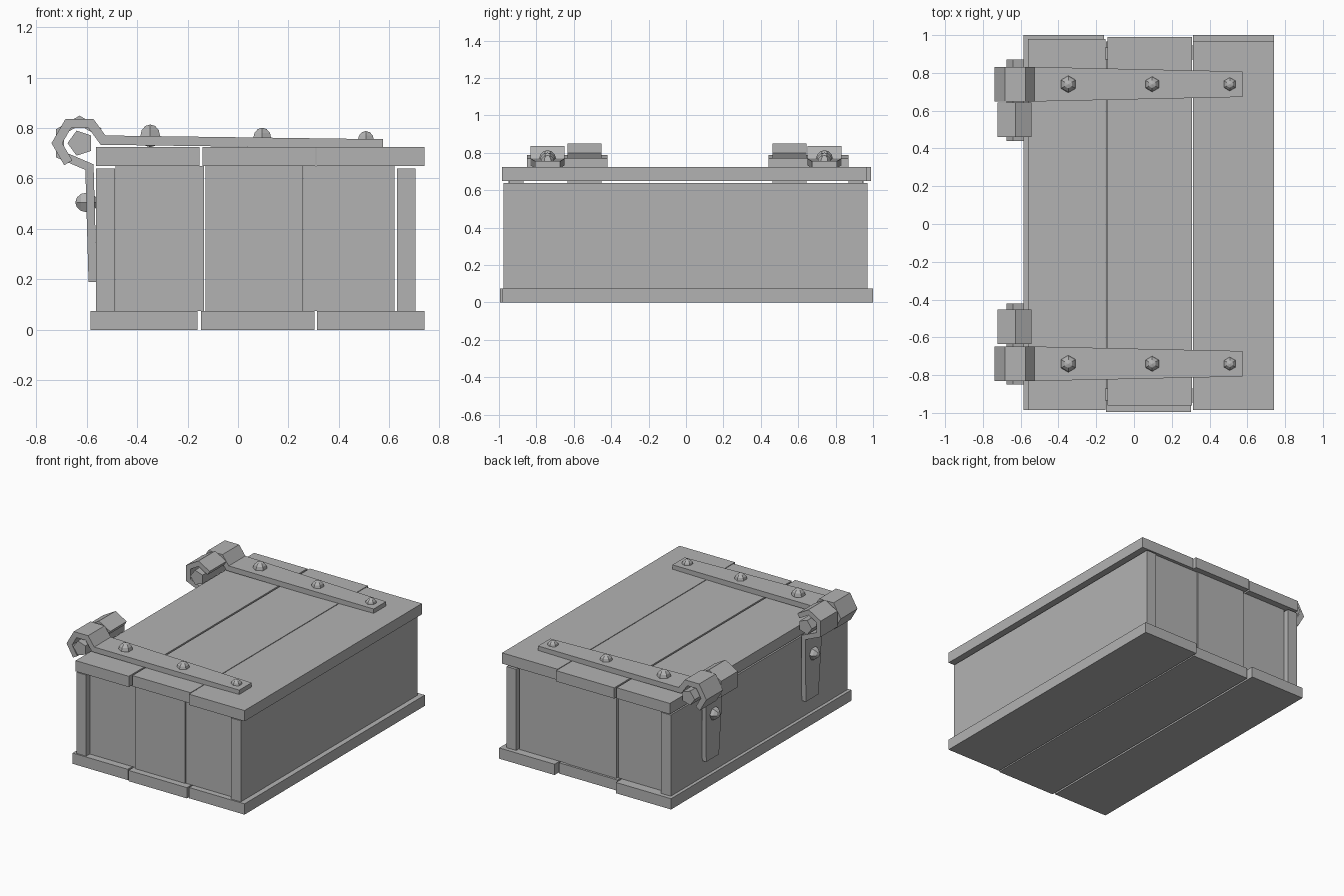
import bpy, bmesh, math
from mathutils import Vector, Matrix

if "Cube" in bpy.data.objects:
    bpy.data.objects.remove(bpy.data.objects["Cube"], do_unlink=True)

grey = bpy.data.materials.new("plain_grey")
grey.use_nodes = True
colour = (0.45, 0.45, 0.45, 1)
grey.diffuse_color = colour
grey.node_tree.nodes["Principled BSDF"].inputs["Base Color"].default_value = colour


def finish(name, bm):
    """Turn a bmesh into a flat-shaded grey object."""
    bmesh.ops.recalc_face_normals(bm, faces=bm.faces)
    mesh = bpy.data.meshes.new(name)
    bm.to_mesh(mesh)
    bm.free()
    mesh.materials.append(grey)
    obj = bpy.data.objects.new(name, mesh)
    bpy.context.collection.objects.link(obj)
    return obj


def board(name, x0, x1, y0, y1, z0, z1):
    bm = bmesh.new()
    bmesh.ops.create_cube(bm, size=1)
    bmesh.ops.scale(bm, vec=(x1 - x0, y1 - y0, z1 - z0), verts=bm.verts)
    bmesh.ops.translate(bm, vec=((x0 + x1) / 2, (y0 + y1) / 2, (z0 + z1) / 2), verts=bm.verts)
    return finish(name, bm)


def ribbon(name, path, widths, thick, y):
    """Bent metal strip: a mitred path in x-z, given a width along y."""
    pts = [Vector(p) for p in path]
    bm = bmesh.new()
    rings = []
    for i, p in enumerate(pts):
        a = (p - pts[i - 1]).normalized() if i else (pts[1] - p).normalized()
        b = (pts[i + 1] - p).normalized() if i < len(pts) - 1 else a
        t = (a + b).normalized()
        n = Vector((-t.y, t.x)) * (thick / 2 / max(t.dot(a), 0.5))
        w = widths[i] / 2
        corners = [(p + n, -w), (p + n, w), (p - n, w), (p - n, -w)]
        rings.append([bm.verts.new((q.x, y + dy, q.y)) for q, dy in corners])
    for r, s in zip(rings, rings[1:]):
        for k in range(4):
            m = (k + 1) % 4
            bm.faces.new((r[k], r[m], s[m], s[k]))
    bm.faces.new(rings[0])
    bm.faces.new(rings[-1])
    return finish(name, bm)


def rivet(name, pos, radius, turn=0):
    """Low-poly dome, half sunk into the metal."""
    bm = bmesh.new()
    bmesh.ops.create_uvsphere(bm, u_segments=6, v_segments=6, radius=radius)
    place = Matrix.Translation(pos) @ Matrix.Rotation(turn, 4, "Y")
    bmesh.ops.transform(bm, matrix=place, verts=bm.verts)
    return finish(name, bm)


def pin(name, x, z, y0, y1):
    """Five-sided hinge pin lying along y."""
    r, sides = 0.052, 5
    bm = bmesh.new()
    angles = [math.radians(36 + k * 360 / sides) for k in range(sides)]
    face = bm.faces.new([bm.verts.new((x + r * math.cos(a), y0, z + r * math.sin(a)))
                         for a in angles])
    ext = bmesh.ops.extrude_face_region(bm, geom=[face])
    bmesh.ops.translate(bm, vec=(0, y1 - y0, 0),
                        verts=[v for v in ext["geom"] if isinstance(v, bmesh.types.BMVert)])
    return finish(name, bm)


# Floor and lid planks, slightly uneven in length
sides = ("right", "middle", "left")
floor = [(-0.585, -0.16, -0.985, 1.0), (-0.147, 0.303, -0.995, 0.965), (0.313, 0.74, -0.985, 1.0)]
lid = [(-0.562, -0.152, -0.985, 0.98), (-0.14, 0.307, -0.962, 0.99), (0.312, 0.74, -0.985, 0.968)]
for side, f, l in zip(sides, floor, lid):
    board(f"floor_plank_{side}", *f, 0, 0.075)
    board(f"lid_plank_{side}", *l, 0.65, 0.725)

# Long side walls
board("right_wall", -0.562, -0.488, -0.975, 0.97, 0.075, 0.64)
board("left_wall", 0.63, 0.704, -0.975, 0.97, 0.075, 0.64)

# End panels of three boards each
ends = [(-0.485, -0.135, 0.935), (-0.128, 0.258, 0.95), (0.26, 0.62, 0.945)]
for side, (x0, x1, out) in zip(sides, ends):
    board(f"front_panel_{side}", x0, x1, -out, -0.87, 0.075, 0.65)
    board(f"back_panel_{side}", x0, x1, 0.87, out, 0.075, 0.65)

# Hinges: curled lid strap, curled wall leaf, pin and rivets
cx, cz, curl = -0.628, 0.74, 0.09


def around(degrees):
    return [(cx + curl * math.cos(math.radians(d)), cz + curl * math.sin(math.radians(d)))
            for d in degrees]


strap_path = [(0.575, 0.737), (-0.535, 0.752)] + around((60, 120, 180, 240))
leaf_path = [(-0.576, 0.19), (-0.589, 0.645)] + around((210, 150, 90, 30))
for label, s, shift in (("back", 1, 0.01), ("front", -1, 0)):
    strap_y = s * 0.74
    leaf_y = s * (0.543 + shift)
    ribbon(f"{label}_hinge_strap", strap_path, [0.135] + [0.183] * 5, 0.037, strap_y)
    ribbon(f"{label}_hinge_leaf", leaf_path, [0.14] + [0.183] * 5, 0.033, leaf_y)
    pin(f"{label}_hinge_pin", cx + 0.004, cz, s * (0.42 + 2 * shift), s * (0.85 + 2 * shift))
    for i, (x, z, r) in enumerate([(-0.348, 0.769, 0.045), (0.096, 0.76, 0.041),
                                   (0.507, 0.751, 0.037)]):
        rivet(f"{label}_strap_rivet_{i + 1}", (x, strap_y, z), r)
    rivet(f"{label}_leaf_rivet", (-0.6, leaf_y, 0.505), 0.045, -math.pi / 2)
